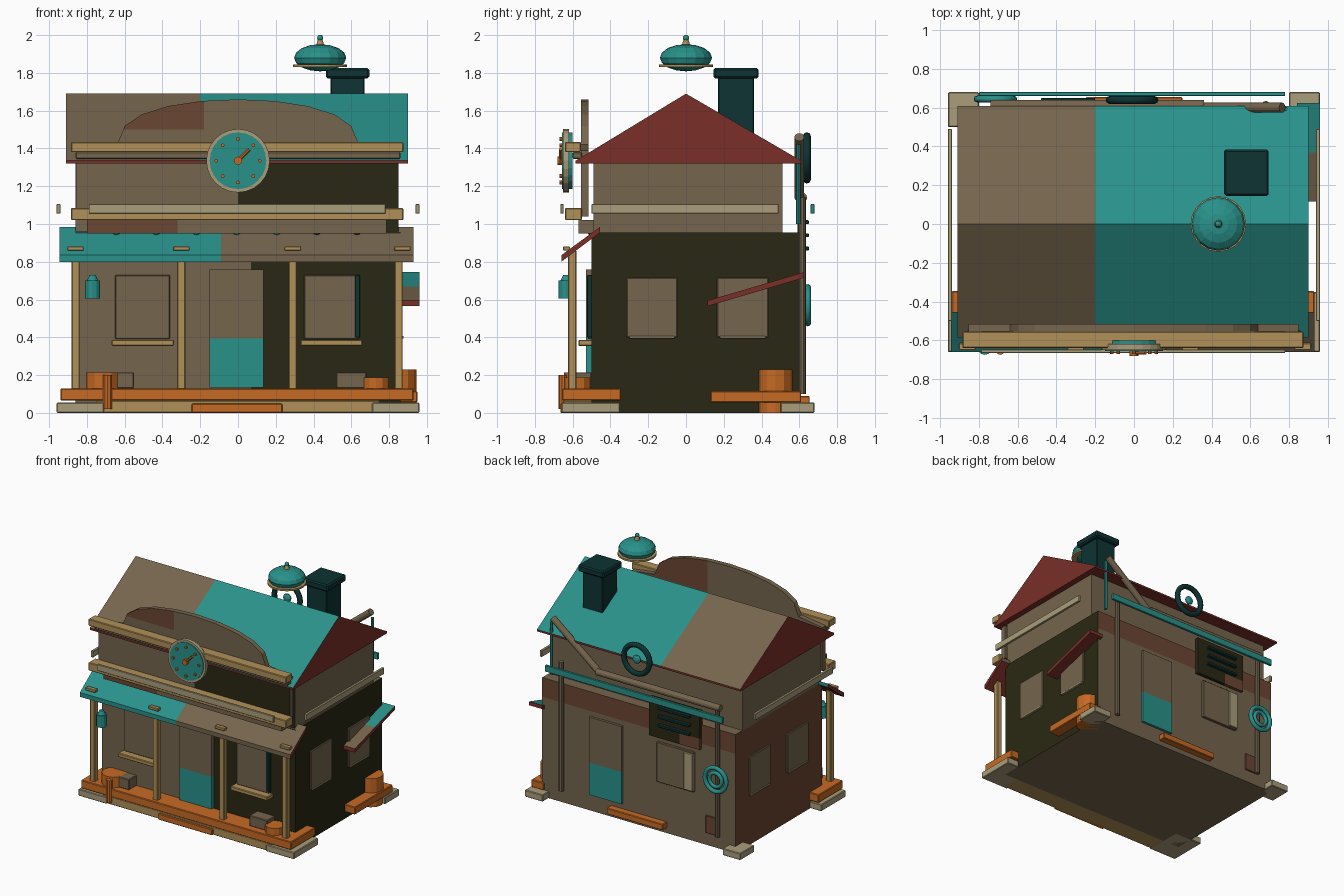
import bpy, bmesh, math
from mathutils import Vector, Matrix

if "Cube" in bpy.data.objects:
    bpy.data.objects.remove(bpy.data.objects["Cube"])


def lin(h):
    f = lambda c: c / 12.92 if c <= 0.04045 else ((c + 0.055) / 1.055) ** 2.4
    return tuple(f(int(h[i:i + 2], 16) / 255) for i in (0, 2, 4)) + (1,)


MATS = {}
for n, h in dict(taupe="75654d", olive="2a2713", teal="29918a", red="7a2f28", orange="c66a24",
                 tan="b09058", dark_teal="0e3333", light="aa9d7b", brown="6b4632").items():
    MATS[n] = bpy.data.materials.new(n)
    MATS[n].diffuse_color = lin(h)
AX = {"x": Vector((1, 0, 0)), "y": Vector((0, 1, 0)), "z": Vector((0, 0, 1))}


def finish(bm, name, col, cuts=(), rule=None, bevel=0, smooth=False):
    """Cut faces along colour lines, colour by rule(centre, normal), make object."""
    for axis, v in cuts:
        bmesh.ops.bisect_plane(bm, geom=bm.verts[:] + bm.edges[:] + bm.faces[:],
                               plane_co=AX[axis] * v, plane_no=AX[axis])
    bmesh.ops.recalc_face_normals(bm, faces=bm.faces[:])
    bm.normal_update()
    me = bpy.data.meshes.new(name)
    names = [col]
    for f in bm.faces:
        c = rule(f.calc_center_median(), f.normal) if rule else col
        if c not in names:
            names.append(c)
        f.material_index = names.index(c)
        f.smooth = smooth
    bm.to_mesh(me)
    bm.free()
    for c in names:
        me.materials.append(MATS[c])
    ob = bpy.data.objects.new(name, me)
    bpy.context.collection.objects.link(ob)
    if bevel:
        m = ob.modifiers.new("bevel", "BEVEL")
        m.width, m.segments = bevel, 1
    return ob


def box(name, x, y, z, col, bevel=0.005, cuts=(), rule=None):
    bm = bmesh.new()
    bmesh.ops.create_cube(bm, size=1)
    for v in bm.verts:
        v.co = [(a + b) / 2 + c * (b - a) for (a, b), c in zip((x, y, z), v.co)]
    return finish(bm, name, col, cuts, rule, 0 if cuts else bevel)


def prism(name, pts, axis, a, b, col, cuts=(), rule=None):
    """Extrude a (y,z) profile along x, or an (x,z) profile along y."""
    bm = bmesh.new()
    put = (lambda p, t: (t, p[0], p[1])) if axis == "x" else (lambda p, t: (p[0], t, p[1]))
    f = bm.faces.new([bm.verts.new(put(p, a)) for p in pts])
    r = bmesh.ops.extrude_face_region(bm, geom=[f])
    for v in r["geom"]:
        if isinstance(v, bmesh.types.BMVert):
            v.co += AX[axis] * (b - a)
    return finish(bm, name, col, cuts, rule)


def rod(name, p, q, r, col, seg=16, r2=None):
    p, q = Vector(p), Vector(q)
    d = q - p
    m = Matrix.Translation((p + q) / 2) @ d.to_track_quat("Z", "Y").to_matrix().to_4x4()
    bm = bmesh.new()
    bmesh.ops.create_cone(bm, cap_ends=True, segments=seg, radius1=r, radius2=r if r2 is None else r2,
                          depth=d.length, matrix=m)
    return finish(bm, name, col)


def ball(name, c, s, col, u=16, v=8):
    bm = bmesh.new()
    bmesh.ops.create_uvsphere(bm, u_segments=u, v_segments=v, radius=1,
                              matrix=Matrix.Translation(c) @ Matrix.Diagonal((*s, 1)))
    return finish(bm, name, col)


def ring(name, c, R, r, col, seg=24):
    """Torus facing along y."""
    bm = bmesh.new()
    rows = []
    for i in range(seg):
        a = math.tau * i / seg
        rows.append([bm.verts.new((c[0] + math.cos(a) * (R + r * math.cos(b)), c[1] + r * math.sin(b),
                                   c[2] + math.sin(a) * (R + r * math.cos(b))))
                     for b in (math.tau * k / 8 for k in range(8))])
    for i in range(seg):
        for k in range(8):
            n, j = rows[(i + 1) % seg], (k + 1) % 8
            bm.faces.new((rows[i][k], n[k], n[j], rows[i][j]))
    return finish(bm, name, col, smooth=True)


# Walls
def lower_rule(c, n):
    if n.x > .5: return "olive"
    if n.x < -.5: return "brown"
    if n.y < -.5: return "olive" if c.x > .07 else "taupe"
    if n.y > .5: return "brown" if c.z > .8 else "taupe"
    return "taupe"


box("lower_walls", (-.86, .86), (-.5, .6), (0, .955), "taupe", cuts=[("x", .07), ("z", .8)], rule=lower_rule)
box("upper_walls", (-.86, .85), (-.49, .51), (.95, 1.33), "taupe", cuts=[("x", 0)],
    rule=lambda c, n: "olive" if n.y < -.5 and c.x > 0 else "taupe")

# Main roof
prism("roof", [(-.585, 1.32), (.61, 1.32), (.61, 1.335), (0, 1.69), (-.585, 1.335)], "x", -.91, .9, "red",
      [("x", -.2)], lambda c, n: "red" if n.z < .3 else ("teal" if c.x > -.2 else "taupe"))

# Curved front parapet
arc = [(.63 * math.cos(t), 1.43 + .23 * math.sin(t) ** .8) for t in (math.pi * i / 10 for i in range(1, 10))]


def parapet_rule(c, n):
    if n.y < -.5:
        if c.z < 1.4: return "olive" if c.x > 0 else "taupe"
        return "brown" if c.x < -.18 and c.z > 1.5 else "taupe"
    return "brown" if n.y > .5 and c.x > .17 and c.z > 1.4 else "taupe"


prism("parapet", [(-.855, 1.04), (.85, 1.04), (.85, 1.39), (.64, 1.42)] + arc + [(-.64, 1.42), (-.855, 1.39)],
      "y", -.555, -.515, "taupe", [("x", 0), ("x", -.18), ("x", .17), ("z", 1.4), ("z", 1.5)], parapet_rule)
box("cornice", (-.885, .875), (-.64, -.555), (1.38, 1.435), "tan")
box("cornice_lower", (-.86, .86), (-.6, -.55), (1.345, 1.38), "taupe")
box("ledge", (-.885, .875), (-.64, -.55), (1.02, 1.085), "tan")
box("frieze", (-.8, .785), (-.57, -.48), (.95, 1.02), "taupe", cuts=[("x", -.32)],
    rule=lambda c, n: "brown" if c.x < -.32 else "taupe")

# Trim bars around all four sides
box("front_trim_bar", (-.79, .78), (-.665, -.648), (1.055, 1.105), "light", .002)
box("back_trim_bar", (-.8, .78), (.66, .68), (1.055, 1.105), "teal", .002)
for s, side in ((-1, "left"), (1, "right")):
    box(side + "_trim_bar", (s * .95 - .01, s * .95 + .01), (-.5, .49), (1.055, 1.105), "light", .002)

# Clock
rod("clock_rim", (0, -.62, 1.335), (0, -.65, 1.335), .168, "light", 24)
rod("clock_face", (0, -.6, 1.335), (0, -.656, 1.335), .15, "teal", 24)
for i in range(8):
    a = math.tau * i / 8
    p = (.115 * math.sin(a), 1.335 + .115 * math.cos(a))
    rod("clock_tick", (p[0], -.65, p[1]), (p[0], -.67, p[1]), .01, "orange", 8)
rod("clock_hub", (0, -.65, 1.335), (0, -.68, 1.335), .022, "orange", 12)
rod("clock_hand", (0, -.665, 1.335), (.06, -.665, 1.395), .009, "orange", 6)

# Porch canopy with rivets and clips
prism("canopy", [(-.66, .8), (-.455, .955), (-.455, .985), (-.66, .835)], "x", -.945, .93, "red", [("x", -.09)],
      lambda c, n: "red" if abs(n.x) > .5 or n.z < -.3 else ("teal" if c.x < -.09 else "taupe"))
for i in range(7):
    x = -.645 + i * .2125
    ball("canopy_rivet", (x, -.5, .957), (.02, .02, .02), "teal" if i < 5 else "dark_teal", 10, 6)
for x in (-.86, -.3, .29, .87):
    box("canopy_clip", (x - .043, x + .043), (-.65, -.615), (.86, .882), "tan", .003)
for x in (-.86, -.3, .29, .85):
    box("porch_post", (x - .022, x + .022), (-.625, -.58), (.12, .86), "tan")

# Porch floor, feet and steps
box("porch_floor", (-.94, .93), (-.655, -.345), (.065, .13), "orange")
box("porch_base", (-.75, .75), (-.65, -.36), (0, .066), "tan")
box("front_step", (-.245, .235), (-.665, -.6), (0, .05), "orange")
for s, side in ((-1, "left"), (1, "right")):
    xs = sorted((s * .71, s * .96))
    box(side + "_front_foot", xs, (-.66, -.35), (0, .055), "light")
    box(side + "_back_foot", sorted((s * .8, s * .96)), (.5, .68), (0, .055), "light")
box("side_platform", (.84, .95), (.13, .61), (.055, .115), "orange")
rod("side_barrel", (.855, .475, 0), (.855, .475, .23), .09, "orange", 12)
box("back_step", (-.25, .25), (.59, .655), (.04, .09), "orange")

# Barrels and crates on the porch
rod("left_barrel", (-.715, -.555, .1), (-.715, -.555, .215), .09, "orange", 12)
rod("barrel_spout", (-.69, -.65, .02), (-.69, -.65, .2), .025, "orange", 10)
box("left_crate", (-.66, -.55), (-.6, -.5), (.13, .215), "taupe")
box("right_crate", (.52, .68), (-.6, -.5), (.13, .215), "taupe")
rod("right_barrel", (.73, -.575, .12), (.73, -.575, .187), .07, "orange", 12)

# Doors, teal lower panel
for name, x, y in (("front_door", (-.15, .135), (-.53, -.49)), ("back_door", (.14, .43), (.59, .62))):
    box(name, x, y, (.135, .76), "taupe", cuts=[("z", .395)],
        rule=lambda c, n: "teal" if c.z < .395 else "taupe")


# Windows
def window(name, x, y, z):
    box(name, x, y, z, "taupe", .004)


for x in (-.505, .495):
    window("front_window", (x - .145, x + .145), (-.52, -.49), (.39, .73))
    box("window_sill", (x - .165, x + .165), (-.57, -.49), (.355, .387), "tan")
box("window_shutter_edge", (.62, .645), (-.524, -.49), (.4, .73), "dark_teal", .003)
for s in (-1, 1):
    for y in (-.18, .3):
        window("side_window", sorted((s * .84, s * .872)), (y - .135, y + .135), (.4, .715))
        box("side_window_lip", sorted((s * .84, s * .877)), (y - .12, y + .12), (.395, .407), "light", .002)
window("back_window", (-.5, -.17), (.59, .62), (.4, .72))
box("back_shutter", (-.5, -.42), (.59, .632), (.41, .71), "light", .003)

# Lantern
rod("lantern", (-.77, -.635, .605), (-.77, -.635, .7), .04, "teal", 12)
rod("lantern_cap", (-.77, -.635, .7), (-.77, -.635, .73), .03, "teal", 12, .015)

# Tilted side awning
prism("side_awning", [(.115, .565), (.625, .715), (.625, .745), (.115, .595)], "x", .84, .96, "red", [("y", .37)],
      lambda c, n: "red" if n.z < .5 else ("teal" if c.y > .37 else "taupe"))

# Chimney
box("chimney", (.49, .67), (.17, .36), (1.42, 1.78), "dark_teal")
box("chimney_cap", (.465, .695), (.145, .385), (1.77, 1.825), "dark_teal", .01)

# Rooftop bell
ball("bell", (.435, 0, 1.88), (.138, .138, .072), "teal")
rod("bell_rim", (.435, 0, 1.832), (.435, 0, 1.845), .143, "tan", 20)
rod("bell_neck", (.435, 0, 1.94), (.435, 0, 1.98), .024, "tan", 10, .012)
ball("bell_finial", (.435, 0, 1.985), (.017, .017, .017), "teal", 10, 6)

# Back pipework
rod("diagonal_pipe", (.765, .6, 1.46), (.36, .6, 1.14), .026, "taupe", 12)
rod("horizontal_pipe", (.36, .615, 1.14), (-.74, .615, 1.14), .026, "taupe", 12)
for x in (.68, -.71):
    rod("downpipe", (x, .615, .1), (x, .615, 1.14), .02, "taupe", 10)
rod("teal_pipe", (.78, .595, 1.0), (.78, .595, 1.42), .012, "teal", 8)

# Handwheels
ring("roof_wheel", (-.01, .64, 1.35), .115, .021, "dark_teal")
ball("roof_wheel_hub", (-.01, .64, 1.35), (.035, .02, .035), "teal", 12, 6)
ring("valve_wheel", (-.715, .645, .57), .095, .017, "teal")
ring("valve_wheel_inner", (-.715, .645, .57), .055, .015, "teal")

# Vent grille and hatch on the back wall
box("vent_panel", (-.56, -.11), (.59, .625), (.76, 1.07), "olive", cuts=[("x", -.38), ("z", .85)],
    rule=lambda c, n: "brown" if c.x < -.38 and c.z < .85 else "olive")
for i in range(3):
    z = .86 + i * .07
    box("vent_slat", (-.48, -.2), (.62, .65), (z, z + .02), "dark_teal", .003)
box("back_hatch", (-.72, -.6), (.59, .61), (.1, .24), "brown", .003)

for m in bpy.data.materials:
    if m.users and not m.is_grease_pencil:
        m.use_nodes = True
        m.node_tree.nodes["Principled BSDF"].inputs["Base Color"].default_value = m.diffuse_color
